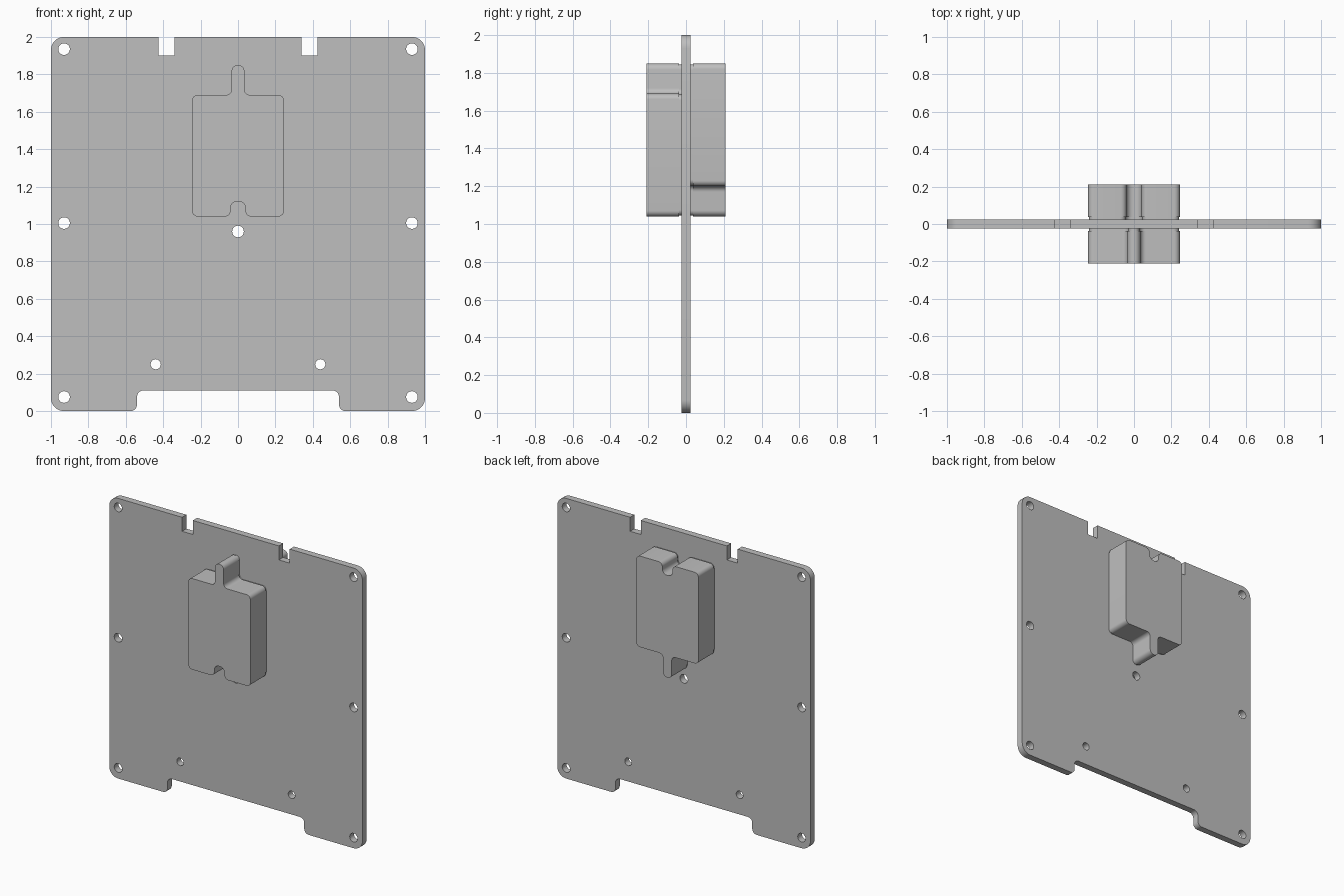
import bpy
from math import cos, sin, pi, tan, radians
from mathutils import Vector

cube = bpy.data.objects.get("Cube")
if cube:
    bpy.data.objects.remove(cube)

grey = bpy.data.materials.new("plain grey")
grey.use_nodes = True
colour = (0.52, 0.52, 0.52, 1)
grey.diffuse_color = colour
grey.node_tree.nodes["Principled BSDF"].inputs["Base Color"].default_value = colour


def mirrored(half):
    """Close a right-hand half outline with its reflection in x."""
    return half + [(-x, z, r) for x, z, r in reversed(half)]


def fillet(corners, steps=8):
    """Replace each (x, z, radius) corner with a tangent arc."""
    points = []
    for i, (x, z, r) in enumerate(corners):
        p = Vector((x, z))
        if r <= 0:
            points.append(p)
            continue
        a = (Vector(corners[i - 1][:2]) - p).normalized()
        b = (Vector(corners[(i + 1) % len(corners)][:2]) - p).normalized()
        half = a.angle(b) / 2
        centre = p + (a + b).normalized() * r / sin(half)
        start = p + a * r / tan(half) - centre
        end = p + b * r / tan(half) - centre
        sweep = start.angle(end)
        for k in range(steps + 1):
            t = k / steps
            points.append(centre + (start * sin((1 - t) * sweep) + end * sin(t * sweep)) / sin(sweep))
    return points


def circle(x, z, r, sides=32):
    return [Vector((x + r * cos(2 * pi * k / sides), z + r * sin(2 * pi * k / sides)))
            for k in range(sides)]


def slab(name, loops, y0, y1):
    """Fill the loops in the xz plane and extrude them from y0 to y1."""
    curve = bpy.data.curves.new(name, "CURVE")
    curve.dimensions = "2D"
    curve.fill_mode = "BOTH"
    curve.extrude = (y1 - y0) / 2
    for loop in loops:
        spline = curve.splines.new("POLY")
        spline.points.add(len(loop) - 1)
        for point, co in zip(spline.points, loop):
            point.co = (co.x, co.y, 0, 1)
        spline.use_cyclic_u = True
    curve.materials.append(grey)
    obj = bpy.data.objects.new(name, curve)
    bpy.context.collection.objects.link(obj)
    obj.rotation_euler.x = pi / 2
    obj.location.y = (y0 + y1) / 2
    bpy.ops.object.select_all(action="DESELECT")
    obj.select_set(True)
    bpy.context.view_layer.objects.active = obj
    bpy.ops.object.convert(target="MESH")
    bpy.ops.object.shade_smooth_by_angle(angle=radians(30))
    return obj


# Panel with two top slots, a wide bottom cutout and drilled holes
T = 0.024
panel = mirrored([
    (0.54, 0.11, 0.035), (0.54, 0, 0.035), (1, 0, 0.07), (1, 2, 0.07),
    (0.425, 2, 0), (0.425, 1.9, 0), (0.34, 1.9, 0), (0.34, 2, 0)])
holes = [circle(s * 0.93, z, 0.031) for s in (-1, 1) for z in (0.075, 1.005, 1.935)]
holes += [circle(s * 0.44, 0.25, 0.027) for s in (-1, 1)]
holes.append(circle(0, 0.96, 0.031))
slab("panel", [fillet(panel)] + holes, -T, T)


# Keyed housing: tab at one end, matching notch at the other
def housing(inset, flipped):
    d = inset
    half = [
        (0.04 + d, 1.12 + d, 0.035), (0.04 + d, 1.04 + d, 0.03),
        (0.245 - d, 1.04 + d, 0.03), (0.245 - d, 1.69 - d, 0.03),
        (0.034 - d, 1.69 - d, 0.03), (0.034 - d, 1.85 - d, 0.033 - d)]
    if flipped:
        half = [(x, 2.89 - z, r) for x, z, r in half]
    return fillet(mirrored(half))


for name, side, flipped in (("front", -1, False), ("back", 1, True)):
    for part, inset, near, far in (("neck", 0.005, T, 0.037), ("housing", 0, 0.037, 0.21)):
        y0, y1 = sorted((side * near, side * far))
        slab(f"{name}_{part}", [housing(inset, flipped)], y0, y1)
